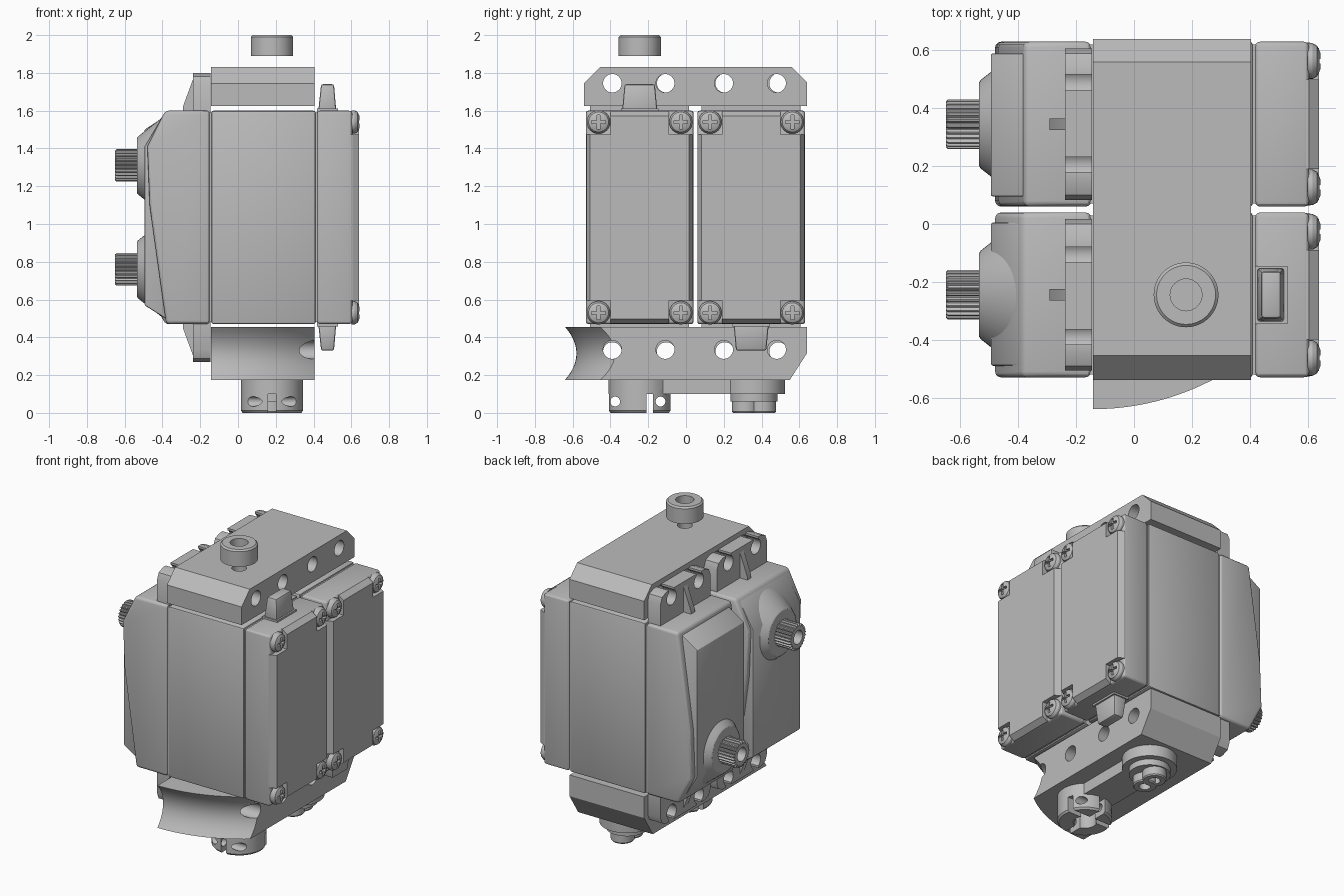
import bpy, bmesh
from math import sin, cos, pi, sqrt

if "Cube" in bpy.data.objects:
    bpy.data.objects.remove(bpy.data.objects["Cube"])

grey = bpy.data.materials.new("light grey")
grey.use_nodes = True
grey.diffuse_color = (0.5, 0.5, 0.5, 1)
grey.node_tree.nodes["Principled BSDF"].inputs["Base Color"].default_value = (0.5, 0.5, 0.5, 1)


# helpers -----------------------------------------------------------------
def place(axis, t, pts):
    """Put a 2D outline on the plane at t along the axis."""
    if axis == "x":
        return [(t, a, b) for a, b in pts]
    if axis == "y":
        return [(a, t, b) for a, b in pts]
    return [(a, b, t) for a, b in pts]


def loft(name, rings):
    """Skin a row of equal rings and cap both ends."""
    bm = bmesh.new()
    rows = [[bm.verts.new(p) for p in ring] for ring in rings]
    n = len(rows[0])
    for r0, r1 in zip(rows, rows[1:]):
        for i in range(n):
            bm.faces.new((r0[i], r0[(i + 1) % n], r1[(i + 1) % n], r1[i]))
    bm.faces.new(rows[0])
    bm.faces.new(rows[-1])
    bmesh.ops.recalc_face_normals(bm, faces=bm.faces)
    mesh = bpy.data.meshes.new(name)
    bm.to_mesh(mesh)
    bm.free()
    mesh.materials.append(grey)
    ob = bpy.data.objects.new(name, mesh)
    bpy.context.collection.objects.link(ob)
    return ob


def prism(name, axis, a, b, pts):
    return loft(name, [place(axis, a, pts), place(axis, b, pts)])


def rect(a0, a1, b0, b1):
    return [(a0, b0), (a1, b0), (a1, b1), (a0, b1)]


def circle(a, b, r, n=32):
    return [(a + r * cos(2 * pi * i / n), b + r * sin(2 * pi * i / n)) for i in range(n)]


def lathe(name, axis, a, b, steps, n=32):
    """Stack circles given as (position, radius)."""
    return loft(name, [place(axis, t, circle(a, b, r, n)) for t, r in steps])


def apply(ob, mod):
    bpy.context.view_layer.objects.active = ob
    bpy.ops.object.modifier_apply(modifier=mod.name)


def bevel(ob, width, segments=3):
    mod = ob.modifiers.new("bevel", "BEVEL")
    mod.width, mod.segments, mod.angle_limit = width, segments, 0.6
    apply(ob, mod)
    return ob


def cut(ob, *cutters):
    for c in cutters:
        mod = ob.modifiers.new("cut", "BOOLEAN")
        mod.operation, mod.solver, mod.object = "DIFFERENCE", "EXACT", c
        apply(ob, mod)
        bpy.data.objects.remove(c)
    return ob


def bore(axis, a, b, r, t0, t1):
    return prism("cutter", axis, t0, t1, circle(a, b, r))


# one servo, built in place ------------------------------------------------
Y0, Y1, Z0, Z1 = -0.53, 0.04, 0.47, 1.60
YC, ZC = -0.245, 1.035
AXLE = 1.31
servo = []

servo.append(bevel(prism("middle_case", "x", -0.141, 0.411, rect(Y0, Y1, Z0, Z1)), 0.012, 2))
servo.append(prism("case_core", "x", -0.2, 0.5, rect(Y0 + 0.01, Y1 - 0.01, Z0 + 0.01, Z1 - 0.01)))
servo.append(bevel(prism("rear_cover", "x", 0.418, 0.605, rect(Y0, Y1, Z0, Z1)), 0.018))


def plus(hy, hz, iy, iz):
    """Rectangle with its four corners notched out."""
    quarter = [(hy, iz), (iy, iz), (iy, hz)]
    pts = quarter + [(-y, z) for y, z in quarter[::-1]]
    pts += [(-y, -z) for y, z in quarter] + [(y, -z) for y, z in quarter[::-1]]
    return [(YC + y, ZC + z) for y, z in pts]


servo.append(loft("rear_panel", [place("x", 0.59, plus(0.283, 0.563, 0.155, 0.44)),
                                 place("x", 0.605, plus(0.283, 0.563, 0.155, 0.44)),
                                 place("x", 0.64, plus(0.262, 0.537, 0.155, 0.44))]))

# cover screws with a cross recess
for y in (YC - 0.218, YC + 0.218):
    for z in (ZC - 0.505, ZC + 0.505):
        s = lathe("cover_screw", "x", y, z, [(0.6, 0.062), (0.617, 0.062), (0.633, 0.053), (0.644, 0.03)], 24)
        servo.append(cut(s, prism("cutter", "x", 0.625, 0.7, rect(y - 0.036, y + 0.036, z - 0.008, z + 0.008)),
                         prism("cutter", "x", 0.625, 0.7, rect(y - 0.008, y + 0.008, z - 0.036, z + 0.036))))

# gear case with its raised sloping panel
shell = [(-0.148, Z0), (-0.38, Z0), (-0.468, 1.1), (-0.48, 1.41), (-0.385, Z1), (-0.148, Z1)]
servo.append(bevel(prism("gear_case", "y", Y0, Y1, shell), 0.02))
face = [(-0.3, 0.5), (-0.385, 0.5), (-0.495, 0.57), (-0.495, 1.41), (-0.395, 1.58), (-0.3, 1.58)]
servo.append(bevel(prism("gear_case_panel", "y", -0.49, 0.005, face), 0.008, 2))

# output boss and toothed shaft
servo.append(lathe("output_boss", "x", YC, AXLE, [(-0.38, 0.27), (-0.40, 0.255), (-0.53, 0.153), (-0.535, 0.145)], 48))
TEETH = 25
gear = [(YC + r * cos(a), AXLE + r * sin(a)) for i in range(TEETH * 4)
        for a, r in [(2 * pi * i / (TEETH * 4), 0.086 if i % 4 < 2 else 0.075)]]
small = [(YC + (y - YC) * 0.93, AXLE + (z - AXLE) * 0.93) for y, z in gear]
shaft = loft("output_shaft", [place("x", -0.5, gear), place("x", -0.643, gear), place("x", -0.65, small)])
servo.append(cut(shaft, bore("x", YC, AXLE, 0.045, -0.7, -0.57)))

# mounting flanges with open holes and a gusset, above and below
for flip in (1, -1):
    def up(z):
        return ZC + flip * (z - ZC)
    outline = [(YC + side * y, up(z)) for side, pts in
               ((1, [(0.262, 1.58), (0.262, 1.74), (0.245, 1.782), (0.2, 1.80)]),
                (-1, [(0.2, 1.80), (0.245, 1.782), (0.262, 1.74), (0.262, 1.58)])) for y, z in pts]
    flange = prism("mounting_flange", "x", -0.238, -0.145, outline)
    for y in (-0.39, -0.105):
        cut(flange, bore("x", y, up(1.745), 0.049, -0.3, -0.1),
            prism("cutter", "x", -0.3, -0.1, rect(y - 0.026, y + 0.026, *sorted((up(1.745), up(1.85))))))
    servo.append(flange)
    servo.append(prism("flange_gusset", "y", YC - 0.02, YC + 0.02,
                       [(-0.2, up(1.58)), (-0.292, up(1.58)), (-0.292, up(1.62)), (-0.237, up(1.77)), (-0.2, up(1.77))]))

# cable outlet
servo.append(prism("cable_outlet_base", "z", 1.59, 1.612, rect(0.418, 0.53, -0.345, -0.145)))
servo.append(bevel(loft("cable_outlet", [place("z", 1.6, rect(0.425, 0.52, -0.338, -0.152)),
                                         place("z", 1.74, rect(0.44, 0.508, -0.325, -0.165))]), 0.01, 2))

# second servo: the first turned half way round the long axis
for ob in servo:
    twin = ob.copy()
    twin.name = "second_" + ob.name.split(".")[0]
    twin.rotation_euler = (pi, 0, 0)
    twin.location = (0, 0.1, 2 * ZC)
    bpy.context.collection.objects.link(twin)

# brackets -----------------------------------------------------------------
X0, X1 = -0.142, 0.405
HOLES = (-0.39, -0.11, 0.20, 0.48)
PX, PY = 0.18, -0.245

top = prism("top_bracket", "x", X0, X1, [(-0.54, 1.625), (0.64, 1.625), (0.64, 1.75),
                                         (0.56, 1.83), (-0.455, 1.83), (-0.54, 1.745)])
cut(top, bore("z", PX, PY, 0.045, 1.6, 1.9), *[bore("x", y, 1.745, 0.049, -0.3, 0.6) for y in HOLES])

# bottom bracket: the front is a hollow saddle that sweeps back to one side
B0, B1, COLS, ROWS = 0.175, 0.455, 20, 12
rings = []
for i in range(COLS + 1):
    x = X0 + (X1 - X0) * i / COLS
    hollow = []
    for j in range(ROWS + 1):
        t = 2 * j / ROWS - 1
        radius = 0.895 - 0.06 * (1 - t * t)
        hollow.append((0.255 - sqrt(radius ** 2 - (x - X0) ** 2), B0 + (B1 - B0) * j / ROWS))
    rings.append(place("x", x, hollow + [(0.64, B1), (0.64, 0.315), (0.55, B0)]))
bottom = loft("bottom_bracket", rings)
cut(bottom, *[bore("x", y, 0.335, 0.049, -0.3, 0.6) for y in HOLES])

# socket screw above the top bracket
head = lathe("socket_screw", "z", PX, PY, [(1.89, 0.112), (1.99, 0.112), (2.0, 0.102)], 48)
cut(head, prism("cutter", "z", 1.94, 2.1, circle(PX, PY, 0.055, 32)))

# horn arm with clamp and boss underneath ----------------------------------
BY, R, N = 0.36, 0.165, 48
half = []
for i in range(N + 1):
    y = (PY + BY) / 2 - ((BY - PY) / 2 + R) * cos(pi * i / N)
    widths = [sqrt(max(R * R - (y - c) ** 2, 0)) for c in (PY, BY)]
    waist = 0.11 if PY < y < BY else 0.004
    half.append((max(*widths, waist), y))
arm = [(PX + w, y) for w, y in half] + [(PX - w, y) for w, y in half[::-1]]
prism("horn_arm", "z", 0.10, 0.175, arm)

clamp = lathe("horn_clamp", "z", PX, PY, [(0.0, 0.155), (0.012, R), (0.12, R)], 48)
cut(clamp, bore("z", PX, PY, 0.07, -0.1, 0.1),
    prism("cutter", "z", -0.1, 0.1, rect(PX - 0.02, PX + 0.02, PY - 0.3, PY + 0.3)),
    prism("cutter", "z", -0.1, 0.1, rect(PX - 0.3, PX + 0.3, PY + 0.035, PY + 0.07)),
    *[bore("x", y, 0.06, 0.026, -0.2, 0.5) for y in (-0.375, -0.135)])

lathe("horn_boss", "z", PX, BY, [(0.06, 0.125), (0.12, 0.125)])
for y in (BY - 0.045, BY + 0.045):
    peg = lathe("boss_peg", "z", PX, y, [(0.0, 0.066), (0.008, 0.072), (0.07, 0.072)])
    cut(peg, bore("z", PX, y, 0.035, -0.1, 0.05))

# smooth shading with sharp edges kept
bpy.ops.object.select_all(action="DESELECT")
for ob in bpy.context.scene.objects:
    if ob.type == "MESH":
        ob.select_set(True)
        bpy.context.view_layer.objects.active = ob
bpy.ops.object.shade_smooth_by_angle(angle=0.5)
